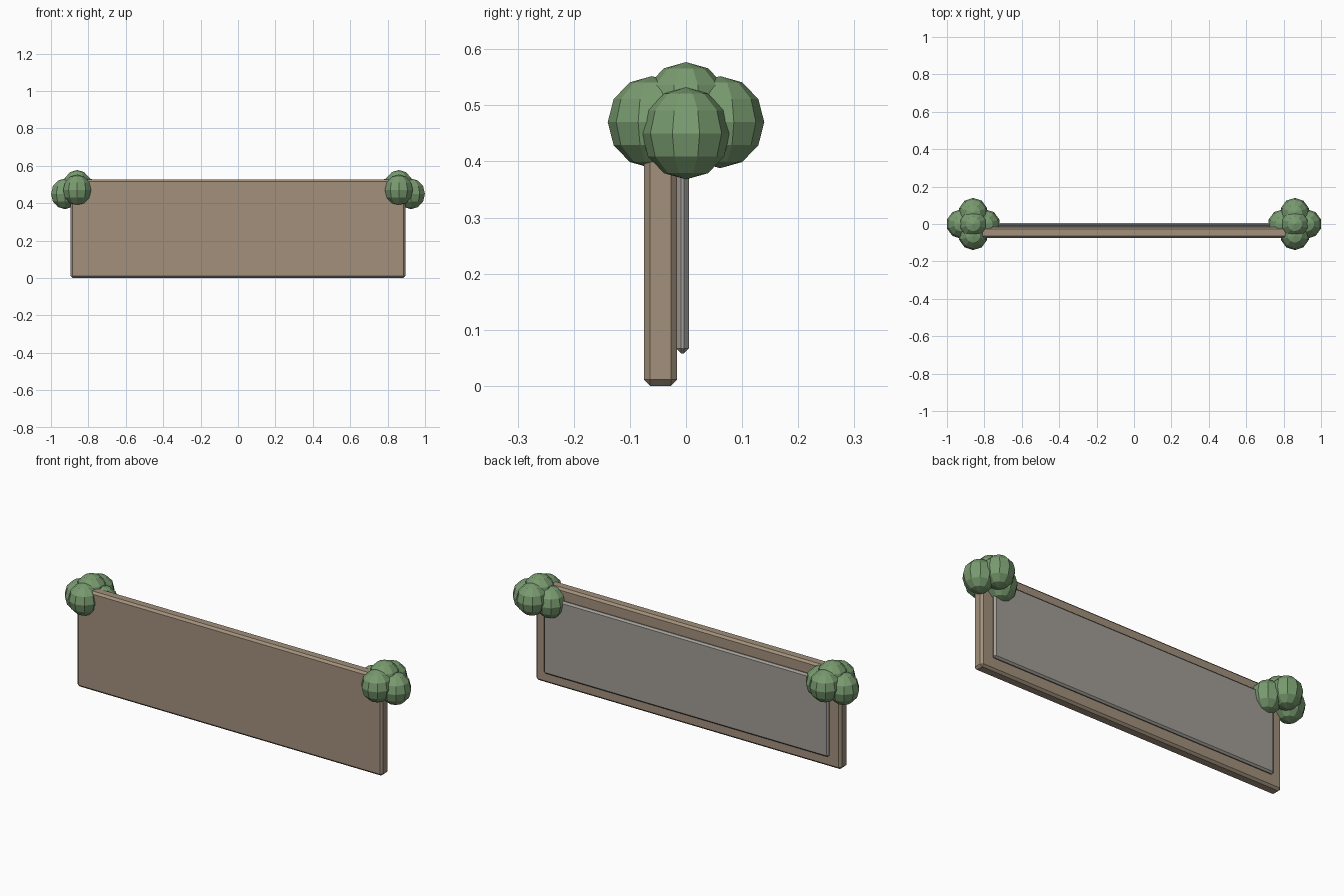
import bpy
import bmesh
from mathutils import Matrix, Vector

if "Cube" in bpy.data.objects:
    bpy.data.objects.remove(bpy.data.objects["Cube"])


def material(name, rgb):
    mat = bpy.data.materials.new(name)
    mat.diffuse_color = (*rgb, 1)
    mat.use_nodes = True
    mat.node_tree.nodes["Principled BSDF"].inputs["Base Color"].default_value = mat.diffuse_color
    return mat


def finish(name, bm, mat):
    mesh = bpy.data.meshes.new(name)
    bm.to_mesh(mesh)
    bm.free()
    mesh.materials.append(mat)
    obj = bpy.data.objects.new(name, mesh)
    bpy.context.collection.objects.link(obj)
    return obj


def chamfered_box(name, lo, hi, chamfer, mat):
    lo, hi = Vector(lo), Vector(hi)
    bm = bmesh.new()
    bmesh.ops.create_cube(bm, size=1, matrix=Matrix.LocRotScale((lo + hi) / 2, None, hi - lo))
    obj = finish(name, bm, mat)
    bevel = obj.modifiers.new("chamfer", 'BEVEL')
    bevel.width = chamfer
    bevel.segments = 1
    return obj


wood = material("wood", (0.36, 0.28, 0.2))
grey = material("panel_grey", (0.36, 0.34, 0.31))
leaf = material("leaf", (0.19, 0.33, 0.16))

# Main board and the raised panel on its back
chamfered_box("board", (-0.896, -0.075, 0), (0.896, -0.016, 0.527), 0.011, wood)
chamfered_box("back_panel", (-0.836, -0.018, 0.058), (0.836, 0.005, 0.469), 0.009, grey)

# Clumps of foliage on both upper corners: offsets from the corner post
puffs = [(0, 0, 0.495), (0.065, 0, 0.45), (-0.065, 0, 0.45), (0, 0.061, 0.47), (0, -0.061, 0.47)]
for side, label in ((-1, "left"), (1, "right")):
    bm = bmesh.new()
    for dx, dy, z in puffs:
        place = Matrix.LocRotScale((side * (0.86 + dx), dy, z), None, (0.0785, 0.0785, 0.082))
        bmesh.ops.create_uvsphere(bm, u_segments=10, v_segments=6, radius=1, matrix=place)
    finish(label + "_foliage", bm, leaf)
